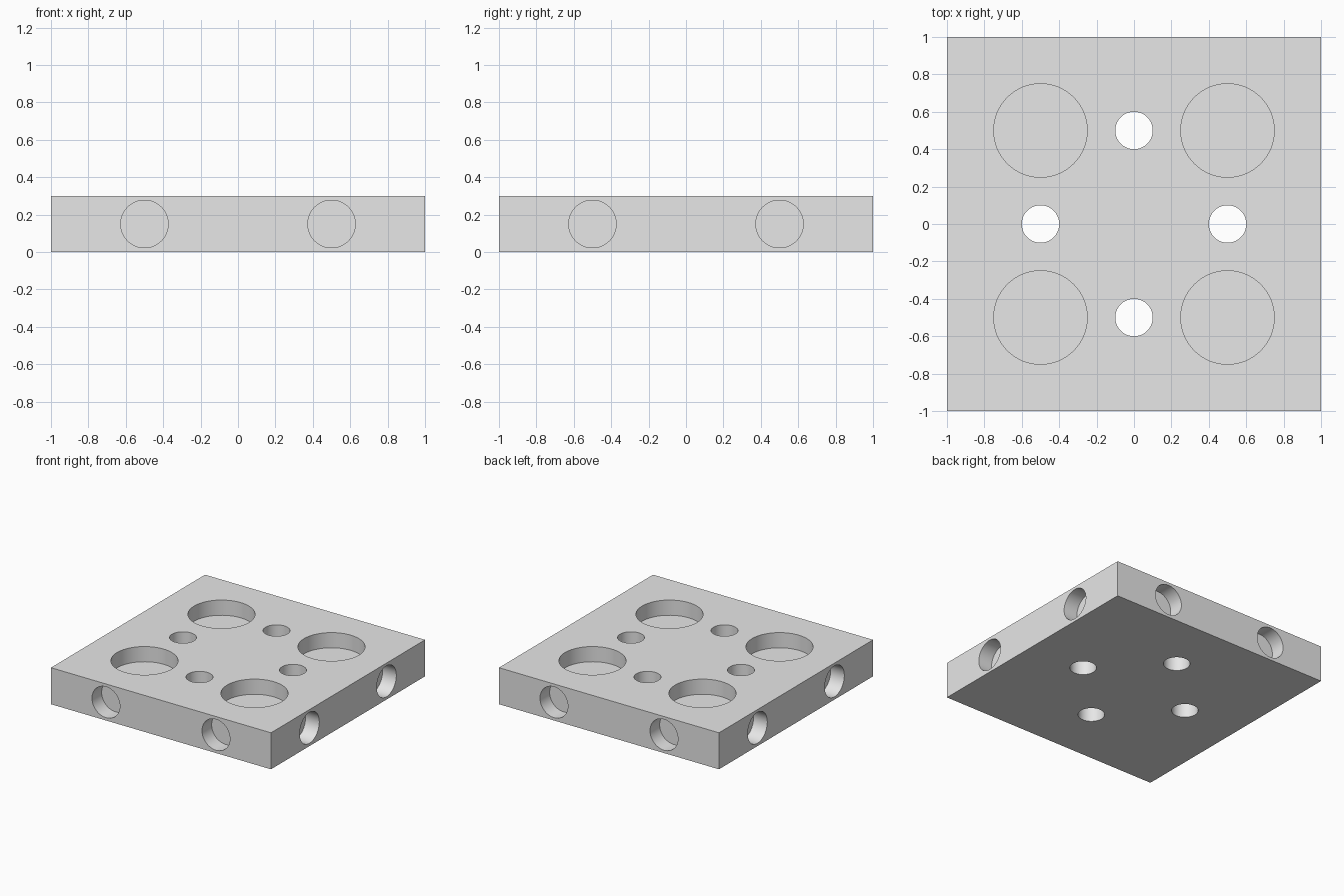
import bpy
import bmesh
from math import radians
from mathutils import Matrix, Vector

default_cube = bpy.data.objects.get("Cube")
if default_cube:
    bpy.data.objects.remove(default_cube, do_unlink=True)

THICKNESS = 0.3
DEPTH = 0.125      # depth of the blind holes
OVERSHOOT = 0.1    # how far the cutters stick out of the plate


def new_object(name, bm):
    mesh = bpy.data.meshes.new(name)
    bm.to_mesh(mesh)
    bm.free()
    obj = bpy.data.objects.new(name, mesh)
    bpy.context.collection.objects.link(obj)
    return obj


def add_drill(bm, mouth, inward, radius, depth):
    """Cylinder that starts outside the mouth and reaches depth inside."""
    inward = Vector(inward)
    centre = Vector(mouth) + inward * (depth - OVERSHOOT) / 2
    turn = inward.to_track_quat("Z", "Y").to_matrix().to_4x4()
    bmesh.ops.create_cone(bm, cap_ends=True, segments=64, radius1=radius,
                          radius2=radius, depth=depth + OVERSHOOT,
                          matrix=Matrix.Translation(centre) @ turn)


# Square plate
bm = bmesh.new()
bmesh.ops.create_cube(bm, size=1, matrix=Matrix.Translation((0, 0, THICKNESS / 2))
                      @ Matrix.Diagonal((2, 2, THICKNESS, 1)))
plate = new_object("plate", bm)

material = bpy.data.materials.new("light_grey")
material.use_nodes = True
grey = (0.8, 0.8, 0.8, 1)
material.diffuse_color = grey
material.node_tree.nodes["Principled BSDF"].inputs["Base Color"].default_value = grey
plate.data.materials.append(material)

# Drills for all the holes
bm = bmesh.new()
down = (0, 0, -1)
for a in (-1, 1):
    # Through holes on the two centre lines
    for spot in ((a / 2, 0, THICKNESS), (0, a / 2, THICKNESS)):
        add_drill(bm, spot, down, 0.1, THICKNESS + OVERSHOOT)
    for b in (-0.5, 0.5):
        # Wide round pockets in the top
        add_drill(bm, (a / 2, b, THICKNESS), down, 0.25, DEPTH)
        # Blind holes in the four sides
        add_drill(bm, (a, b, THICKNESS / 2), (-a, 0, 0), 0.127, DEPTH)
        add_drill(bm, (b, a, THICKNESS / 2), (0, -a, 0), 0.127, DEPTH)
drills = new_object("hole_cutter", bm)
drills.data.materials.append(material)
drills.hide_render = True

# Cut the holes, then smooth their walls
cut = plate.modifiers.new("holes", "BOOLEAN")
cut.operation = "DIFFERENCE"
cut.solver = "EXACT"
cut.object = drills
bpy.ops.object.select_all(action="DESELECT")
plate.select_set(True)
bpy.context.view_layer.objects.active = plate
bpy.ops.object.modifier_apply(modifier=cut.name)
bpy.data.objects.remove(drills, do_unlink=True)
bpy.ops.object.shade_smooth_by_angle(angle=radians(30))
